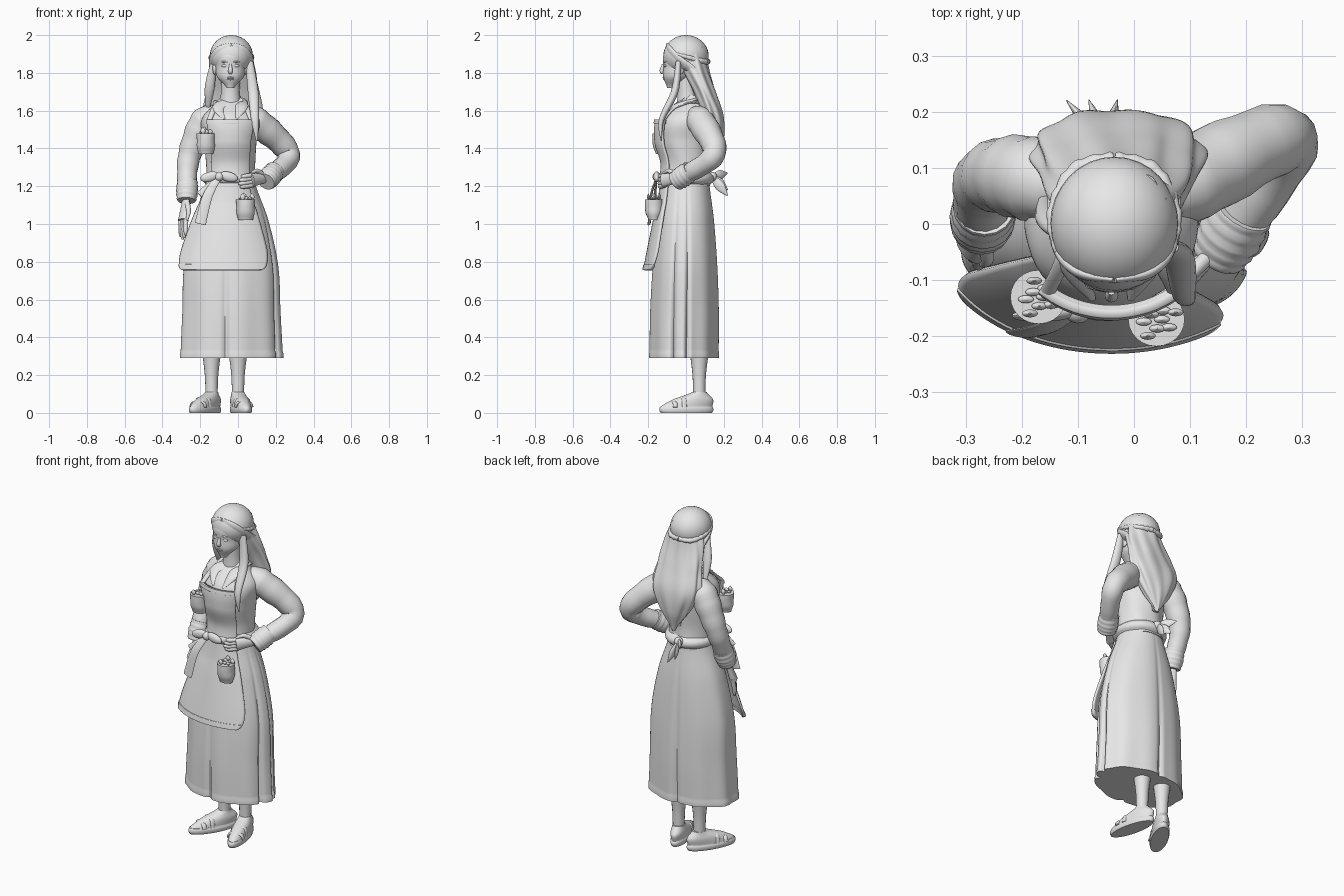
import bpy, bmesh, math, random
from mathutils import Vector, Matrix

random.seed(4)
default_cube = bpy.data.objects.get("Cube")
if default_cube:
    bpy.data.objects.remove(default_cube)

clay = bpy.data.materials.new("plain_grey")
clay.use_nodes = True
clay.diffuse_color = (.8, .8, .8, 1)
clay.node_tree.nodes["Principled BSDF"].inputs["Base Color"].default_value = clay.diffuse_color

SIDEWAYS, UP = Vector((1, 0, 0)), Vector((0, 0, 1))
MIDDLE = -.04
SIDES = {"right": -1, "left": 1}


def finish(name, mesh):
    bmesh.ops.recalc_face_normals(mesh, faces=mesh.faces)
    data = bpy.data.meshes.new(name)
    mesh.to_mesh(data)
    mesh.free()
    data.materials.append(clay)
    for polygon in data.polygons:
        polygon.use_smooth = True
    data.set_sharp_from_angle(angle=math.radians(50))
    part = bpy.data.objects.new(name, data)
    bpy.context.collection.objects.link(part)
    return part


def along(keys, t):
    """Smooth value at fraction t through evenly spaced keys."""
    place = t * (len(keys) - 1)
    i = max(0, min(int(place), len(keys) - 2))
    f = place - i
    before, start, end = keys[max(i - 1, 0)], keys[i], keys[i + 1]
    after = keys[min(i + 2, len(keys) - 1)]
    slope_in, slope_out = (end - before) / 2, (after - start) / 2
    rise = end - start
    return start + slope_in * f + (rise * 3 - slope_in * 2 - slope_out) * f**2 \
        + (slope_in + slope_out - rise * 2) * f**3


def skin(name, rings, closed=True):
    mesh = bmesh.new()
    rows = [[mesh.verts.new(point) for point in ring] for ring in rings]
    count = len(rows[0])
    for low, high in zip(rows, rows[1:]):
        for i in range(count if closed else count - 1):
            j = (i + 1) % count
            mesh.faces.new((low[i], low[j], high[j], high[i]))
    if closed:
        mesh.faces.new(rows[0])
        mesh.faces.new(rows[-1])
    return finish(name, mesh)


def circle(count):
    return [math.tau * i / count for i in range(count)]


def oval(low, high, widths, depths, lean=(0, 0), x=MIDDLE):
    """Shape rule: level ellipses between two heights."""
    def shape(angle, t, grow=1):
        return Vector((x + along(widths, t) * grow * math.cos(angle),
                       along(lean, t) + along(depths, t) * grow * math.sin(angle),
                       low + (high - low) * t))
    return shape


def body(name, shape, fold=lambda angle, t: 1, sides=48, steps=40):
    return skin(name, [[shape(a, i / steps, fold(a, i / steps)) for a in circle(sides)]
                       for i in range(steps + 1)])


def panel(name, shape, bottom, top, span, grow, thickness=.012):
    """Cloth that follows a shape rule over a range of angles."""
    rings = []
    for i in range(41):
        t = bottom + (top - bottom) * i / 40
        left, right = span(t)
        rings.append([shape(math.radians(left + (right - left) * j / 30), t, grow(t)) for j in range(31)])
    cloth = skin(name, rings, closed=False).modifiers.new("thickness", "SOLIDIFY")
    cloth.thickness, cloth.offset = thickness, 0


def tube(name, path, widths, flat=1, side=UP, fold=lambda i: 1):
    """Sweep along points; flat squeezes it across the side direction."""
    path = [Vector(point) for point in path]
    total = (len(path) - 1) * 8
    points = [along(path, i / total) for i in range(total + 1)]
    rings = []
    for i, point in enumerate(points):
        ahead = (points[min(i + 1, total)] - points[max(i - 1, 0)]).normalized()
        side = (side - ahead * side.dot(ahead)).normalized()
        other = ahead.cross(side) * flat
        radius = along(widths, i / total) * fold(i)
        rings.append([point + (side * math.cos(a) + other * math.sin(a)) * radius for a in circle(16)])
    return skin(name, rings)


def ball(name, centre, size, tilt=0):
    mesh = bmesh.new()
    bmesh.ops.create_uvsphere(mesh, u_segments=32, v_segments=20, radius=1)
    part = finish(name, mesh)
    part.location, part.scale, part.rotation_euler = centre, size, (0, tilt, 0)


def crease(angle, degrees):
    away = (angle - math.radians(degrees) + math.pi) % math.tau - math.pi
    return math.exp(-(away * 18)**2)


# Skirt with soft pleats, four creases and a raised hem
skirt = oval(.29, 1.26, (.27, .26, .25, .2, .12), (.18, .18, .17, .15, .12), (-.01, 0))


def pleats(angle, t):
    loose = 1 - t
    waves = .02 * math.cos(9 * angle) + .01 * math.cos(5 * angle)
    creases = sum(crease(angle, degrees) for degrees in (264, 92, 340, 5))
    hem = .014 if t < .03 else 0
    return 1 + loose * (waves - creases / 10) + hem


body("skirt", skirt, pleats, sides=160, steps=80)

# Blouse
torso = oval(1.2, 1.68, (.13, .13, .14, .15, .05), (.13, .12, .14, .13, .05), (0, 0, -.01, 0, .03))
body("blouse", torso, lambda angle, t: 1 + math.sin(7 * angle + 9 * t) / 80)


# Apron hanging forward, with rounded lower corners, bib and waist band
def apron_span(t):
    corner = max(0, min(1, (t - .48) / .14))
    half = 41 + 13 * math.sqrt(1 - (1 - corner)**2)
    return 259 - half, 259 + half


def apron_flare(t):
    return 1.06 + .55 * max(0, .85 - t)


panel("apron_skirt", skirt, .48, 1, apron_span, apron_flare)
panel("apron_hem", skirt, .48, .51, apron_span, apron_flare, thickness=.02)
panel("apron_bib", torso, .1, .73, lambda t: (226, 314), lambda t: 1.08 + t**8)
panel("bib_trim", torso, .69, .73, lambda t: (226, 314), lambda t: 1.08 + t**8, thickness=.024)
body("waist_band", oval(1.2, 1.28, (.12, .145, .145, .12), (.12, .145, .145, .12)))

# Straps over the shoulders and an open collar
for label, side in SIDES.items():
    tube(label + "_strap", [torso(math.radians(270 + side * 40), .72, 1.15),
                            torso(math.radians(270 + side * 50), .88, 1.1),
                            torso(math.radians(90 - side * 40), .88, 1.1),
                            torso(math.radians(90), .3, 1.05)], (.014, .014), flat=.5, side=SIDEWAYS)
    tube(label + "_collar", [torso(math.radians(270 + side * 12), .74, 1.05),
                             torso(math.radians(270 + side * 35), .88, 1.05),
                             torso(math.radians(side * 30), .96, 1.1)],
         (.005, .034, .02), flat=.35, side=SIDEWAYS)

# Bow at the front
knot = Vector((-.1, -.155, 1.25))
ball("bow_knot", knot, (.024, .022, .024))
for label, side in SIDES.items():
    ball(label + "_bow_loop", knot + SIDEWAYS * side * .05, (.05, .018, .026), tilt=side / 4)
tube("long_bow_tail", [knot, knot + Vector((-.06, -.03, -.1)), knot + Vector((-.1, -.04, -.25))],
     (.015, .026, .03), flat=.25, side=SIDEWAYS)
tube("short_bow_tail", [knot, knot + Vector((-.1, -.01, -.1))], (.015, .025), flat=.3, side=SIDEWAYS)

# Bow at the back
back_knot = Vector((-.05, .14, 1.25))
ball("back_knot", back_knot, (.026, .024, .026))
for reach, drop in ((-.07, .02), (-.03, -.07), (.02, -.1)):
    tip = Vector((reach, .08, drop))
    tube("back_bow_tail", [back_knot, back_knot + tip / 2, back_knot + tip], (.012, .026, .003), flat=.4)


# Sleeves with wrinkles and rolled cuffs
def wrinkles(i):
    return 1 + math.sin(i * 1.9) / 30


def arm(label, chest, shoulder, elbow, wrist):
    tube(label + "_sleeve", [chest, shoulder, elbow, wrist], (.05, .076, .06, .047), side=SIDEWAYS, fold=wrinkles)
    ahead = (wrist - elbow).normalized()
    tube(label + "_cuff", [wrist - ahead * .06, wrist, wrist + ahead * .05],
         (.054, .058, .05), side=SIDEWAYS, fold=wrinkles)


left_wrist, right_wrist = Vector((.17, -.02, 1.25)), Vector((-.27, .01, 1.17))
arm("left", Vector((.03, .05, 1.56)), Vector((.1, .08, 1.54)), Vector((.27, .15, 1.37)), left_wrist)
arm("right", Vector((-.11, .05, 1.57)), Vector((-.18, .08, 1.54)), Vector((-.26, .08, 1.35)), right_wrist)


# Hands: palm, four fingers and a thumb from a wrist, a reach and a spread
def hand(label, wrist, reach, spread, curl):
    knuckles = wrist + reach
    tube(label + "_palm", [wrist, wrist + reach * .4, knuckles], (.028, .028, .037), flat=.6, side=spread)
    for i in range(4):
        root = knuckles - reach * .1 + spread * (i - 1.5) * .018
        tip = root + curl * (1 - abs(i - 1.2) * .12)
        tube(label + "_finger", [root, root.lerp(tip, .5) + reach * .12, tip], (.012, .012, .007), side=spread)
    base = wrist + reach * .4 + spread * .02
    tube(label + "_thumb", [base, base + reach * .3 + spread * .025, base + reach * .6 + spread * .02],
         (.014, .012, .006), side=spread)


hand("left", left_wrist, Vector((-.1, -.1, -.02)), UP, Vector((-.08, -.03, -.01)))
hand("right", right_wrist, Vector((-.02, -.05, -.15)), Vector((.5, -.8, 0)), Vector((0, -.02, -.12)))


# Pouches holding sprigs
def pouch(label, x, y, bottom):
    size = .048
    body(label, oval(bottom, bottom + .11, (size * .8, size, size, size * 1.05),
                     (size * .6, size * .9, size, size), (y, y), x), sides=24, steps=12)
    for i in range(9):
        out = size * (.2 + i * .07)
        leaf = Vector((x + out * math.cos(i * 2.4), y + out * math.sin(i * 2.4), bottom + .11))
        tip = leaf + UP * random.uniform(.01, .035)
        tube(label + "_sprig", [leaf, leaf.lerp(tip, .5), tip], (.008, .014, .002), flat=.5, side=SIDEWAYS)


pouch("chest_pouch", -.17, -.13, 1.37)
pouch("apron_pouch", .04, -.17, 1.02)

# Neck and face
body("neck", oval(1.6, 1.8, (.06, .05, .05), (.06, .05, .05), (.01, 0)))
face = oval(1.72, 1.95, (.02, .07, .08, .09, .07), (.02, .07, .09, .1, .08), (-.08, -.05, -.03, -.02, -.01))
body("face", face)
front = math.radians(270)
tube("nose", [face(front, .55), face(front, .4, 1.08), face(front, .34, .98)], (.006, .012, .009))
for label, height in (("lower_lip", .2), ("upper_lip", .24)):
    ball(label, face(front, height, .97), (.018, .006, .005))
for label, side in SIDES.items():
    turn = front + side * .4
    ball(label + "_eye", face(turn, .51, .95), (.017, .009, .008))
    tube(label + "_brow", [face(turn + step, .6, .98) for step in (-.2, 0, .25)], (.004, .005, .003))
    ball(label + "_ear", face(front + side * 1.6, .45, 1.05), (.012, .022, .033))

# Hair: cap, long back, swept front, braid band and loose locks
crown = Vector((-.035, 0, 1.89))
ball("hair_cap", crown, (.114, .12, .11))
hair = oval(1.32, 1.94, (.01, .09, .15, .14, .12, .09), (.01, .05, .06, .06, .07, .08),
            (.16, .15, .14, .1, .05, .02), x=-.03)


def waves(angle, t):
    return 1 + math.sin(9 * angle + 6 * t) / 25 + math.sin(5 * angle - 8 * t) / 30


body("long_hair", hair, waves, sides=96)


def strands(i):
    return 1 + (i % 3 - 1) / 8


for label, side in SIDES.items():
    tube(label + "_swept_hair", [crown + Vector(step) for step in (
        (0, -.1, .06), (side * .06, -.085, .03), (side * .09, -.04, -.02), (side * .095, .04, -.08))],
         (.01, .024, .03, .03), flat=.5)
    tube(label + "_braid", [crown + Vector(step) for step in (
        (side * .1, -.05, .01), (side * .108, .02, -.01), (side * .07, .095, -.03), (0, .115, -.03))],
         (.008, .012, .014, .014), fold=strands)
tube("left_lock", [(.06, -.04, 1.86), (.08, -.06, 1.7), (.09, -.13, 1.55), (.1, -.13, 1.44)],
     (.02, .028, .02, .005), flat=.7, side=SIDEWAYS)
tube("right_lock", [(-.13, -.02, 1.86), (-.15, .01, 1.72), (-.16, .05, 1.6)],
     (.014, .026, .008), flat=.7, side=SIDEWAYS)

# Legs and strapped shoes, made around the ankle and then turned out
for label, x, turn in (("right", -.14, -30), ("left", 0, 13)):
    heel = -.07
    leg = tube(label + "_leg", [(0, 0, .07), (0, 0, .2), (0, 0, .33)], (.032, .036, .052), side=SIDEWAYS)
    sole = body(label + "_sole", oval(0, .035, (.047, .05, .05, .046), (.14, .146, .146, .14), (heel, heel), 0))
    shoe = body(label + "_shoe", oval(.03, .11, (.046, .044, .033), (.14, .11, .04), (heel, heel / 2, 0), 0))
    straps = [tube(label + "_shoe_strap", [(-.045, y, .03), (-.03, y, top), (.03, y, top), (.045, y, .03)],
                   (.013, .013), flat=.5, side=Vector((0, -1, 0))) for y, top in ((-.14, .055), (-.09, .075))]
    for part in [leg, sole, shoe] + straps:
        part.matrix_world = Matrix.Translation((x, .07, 0)) @ Matrix.Rotation(math.radians(turn), 4, "Z")
